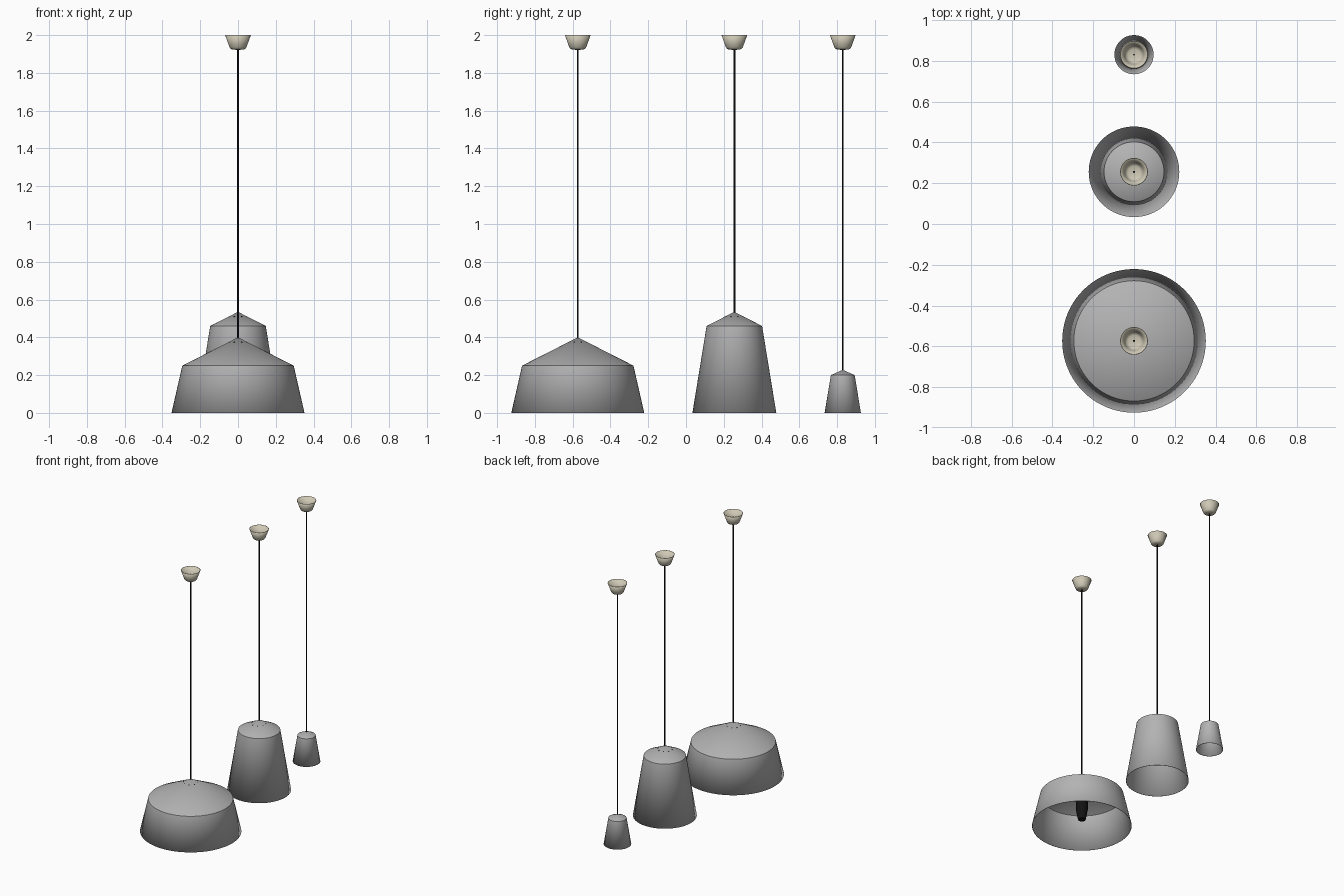
import bpy, bmesh, math
from mathutils import Matrix, Vector

cube = bpy.data.objects.get("Cube")
if cube:
    bpy.data.objects.remove(cube, do_unlink=True)


def material(name, rgb, rough=0.6):
    m = bpy.data.materials.new(name)
    m.use_nodes = True
    m.diffuse_color = (*rgb, 1)
    node = m.node_tree.nodes["Principled BSDF"]
    node.inputs["Base Color"].default_value = (*rgb, 1)
    node.inputs["Roughness"].default_value = rough
    return m


GREY = material("shade grey", (0.45, 0.45, 0.45))
CREAM = material("canopy cream", (0.62, 0.58, 0.46))
BLACK = material("cord black", (0.006, 0.006, 0.006))


def finish(bm, name, mat, y):
    mesh = bpy.data.meshes.new(name)
    bm.to_mesh(mesh)
    bm.free()
    mesh.materials.append(mat)
    ob = bpy.data.objects.new(name, mesh)
    ob.location.y = y
    bpy.context.collection.objects.link(ob)
    bpy.ops.object.select_all(action="DESELECT")
    ob.select_set(True)
    bpy.context.view_layer.objects.active = ob
    bpy.ops.object.shade_smooth_by_angle(angle=math.radians(32))
    return ob


def lathe(name, profile, mat, y, sides=64, wall=0):
    """Spin an (r, z) profile, listed bottom to top, about a vertical axis."""
    bm = bmesh.new()
    verts = [bm.verts.new((r, 0, z)) for r, z in profile]
    edges = [bm.edges.new(pair) for pair in zip(verts, verts[1:])]
    bmesh.ops.spin(bm, geom=verts + edges, axis=(0, 0, 1), cent=(0, 0, 0),
                   angle=math.tau, steps=sides)
    bmesh.ops.remove_doubles(bm, verts=bm.verts, dist=1e-5)
    bmesh.ops.dissolve_degenerate(bm, edges=bm.edges, dist=1e-6)
    bmesh.ops.recalc_face_normals(bm, faces=bm.faces)
    # Open shells: make sure the walls face outwards
    lean = sum(f.normal.dot(Vector((f.calc_center_median().x,
               f.calc_center_median().y, 0))) * f.calc_area() for f in bm.faces)
    if lean < 0:
        bmesh.ops.reverse_faces(bm, faces=bm.faces)
    ob = finish(bm, name, mat, y)
    if wall:
        mod = ob.modifiers.new("wall", "SOLIDIFY")
        mod.thickness = wall
        mod.offset = -1
    return ob


def vents(name, y, radius, z, slope):
    """Ring of tiny dark vent discs lying on the roof cone."""
    bm = bmesh.new()
    for i in range(8):
        place = (Matrix.Rotation(math.tau * (i + 0.5) / 8, 4, "Z")
                 @ Matrix.Translation((radius, 0, z))
                 @ Matrix.Rotation(slope, 4, "Y"))
        bmesh.ops.create_cone(bm, cap_ends=True, segments=10, radius1=0.004,
                              radius2=0.004, depth=0.002, matrix=place)
    finish(bm, name, BLACK, y)


def pendant(label, y, rim, shoulder, shoulder_z, apex, cord_r, socket_r, socket_z):
    # Shade: flared wall with a conical roof, open below
    lathe(label + "_shade", [(rim, 0), (shoulder, shoulder_z), (0, apex)],
          GREY, y, sides=80, wall=0.003)
    # Lamp socket hanging inside, tapering to its lower end
    top = apex - socket_r * (apex - shoulder_z) / shoulder - 0.012
    step = (top - socket_z) * 0.25
    lathe(label + "_socket",
          [(0, socket_z), (socket_r * 0.65, socket_z),
           (socket_r, socket_z + step), (socket_r, top), (0, top)],
          BLACK, y, sides=24)
    # Cord from the roof up into the canopy
    lathe(label + "_cord",
          [(0, apex - 0.02), (cord_r, apex - 0.02), (cord_r, 1.97), (0, 1.97)],
          BLACK, y, sides=16)
    # Ceiling canopy: small cup, open at the top
    lathe(label + "_canopy",
          [(0, 1.922), (0.028, 1.923), (0.038, 1.927), (0.045, 1.936),
           (0.05, 1.95), (0.068, 2)],
          CREAM, y, sides=48, wall=0.003)
    # Vent holes around the peak of the roof
    slope = math.atan2(apex - shoulder_z, shoulder)
    r = min(0.05, shoulder * 0.4)
    if shoulder > 0.1:
        vents(label + "_vents", y, r, apex - r * math.tan(slope), slope)


pendant("wide", -0.573, 0.352, 0.295, 0.25, 0.4, 0.005, 0.042, 0.05)
pendant("tall", 0.256, 0.222, 0.147, 0.46, 0.535, 0.005, 0.042, 0.19)
pendant("small", 0.83, 0.096, 0.063, 0.2, 0.228, 0.004, 0.022, 0.1)
